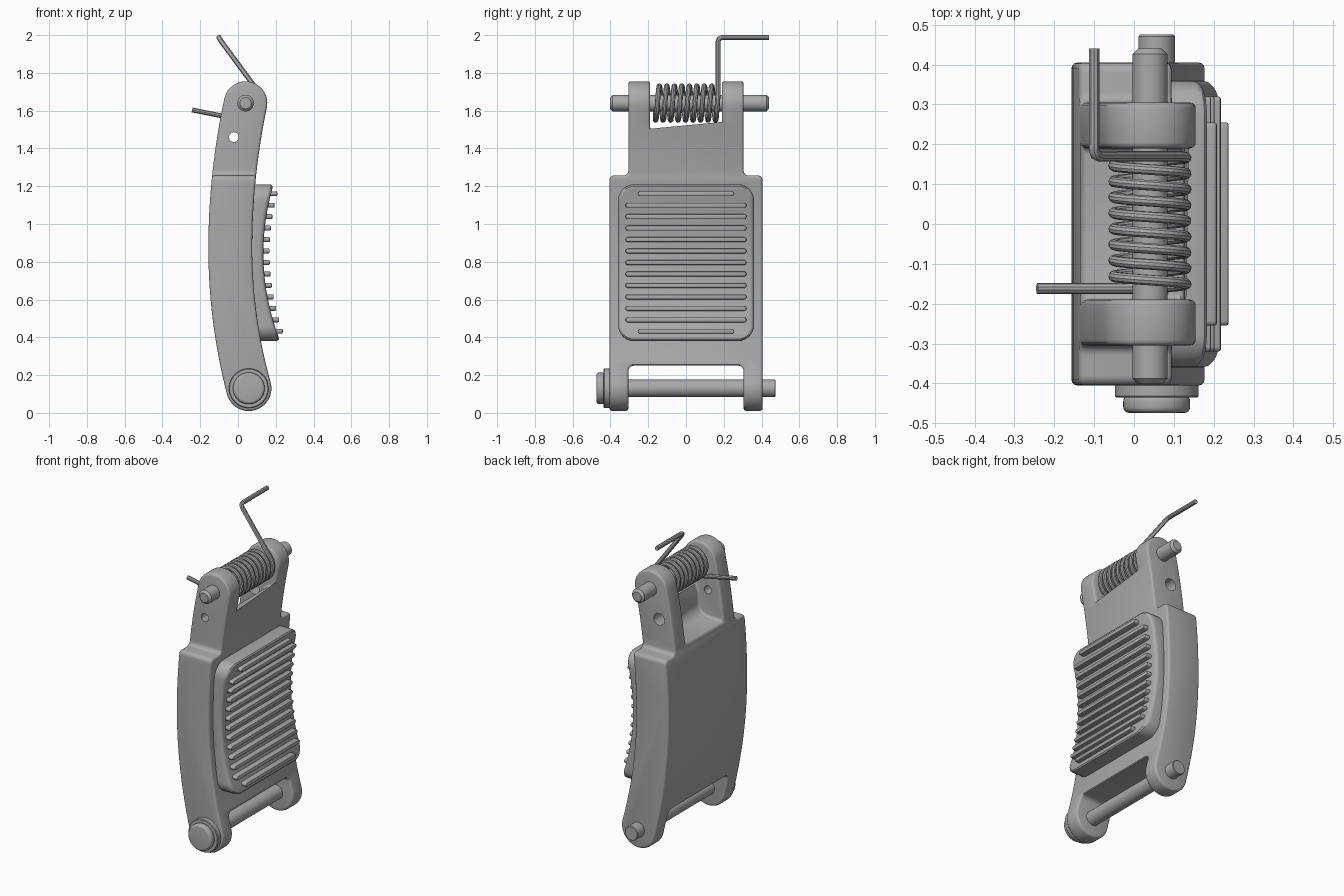
import bpy, bmesh, math
from mathutils import Vector

if "Cube" in bpy.data.objects:
    bpy.data.objects.remove(bpy.data.objects["Cube"])

metal = bpy.data.materials.new("satin_grey_metal")
metal.use_nodes = True
GREY = (0.4, 0.4, 0.4, 1)
metal.diffuse_color = GREY
metal.node_tree.nodes["Principled BSDF"].inputs["Base Color"].default_value = GREY


def activate(ob):
    bpy.ops.object.select_all(action='DESELECT')
    ob.select_set(True)
    bpy.context.view_layer.objects.active = ob


def extrude(name, outline, axis, lo, hi):
    """Prism: outline is (x, z) for axis 'y' and (y, z) for axis 'x'."""
    bm = bmesh.new()
    place = (lambda a, b, t: (a, t, b)) if axis == 'y' else (lambda a, b, t: (t, a, b))
    face = bm.faces.new([bm.verts.new(place(a, b, lo)) for a, b in outline])
    ext = bmesh.ops.extrude_face_region(bm, geom=[face])
    verts = [g for g in ext["geom"] if isinstance(g, bmesh.types.BMVert)]
    bmesh.ops.translate(bm, verts=verts, vec=Vector(place(0, 0, hi - lo)))
    bmesh.ops.recalc_face_normals(bm, faces=bm.faces)
    mesh = bpy.data.meshes.new(name)
    bm.to_mesh(mesh)
    bm.free()
    mesh.materials.append(metal)
    ob = bpy.data.objects.new(name, mesh)
    bpy.context.collection.objects.link(ob)
    return ob


def boolean(ob, cutter, operation):
    mod = ob.modifiers.new("cut", 'BOOLEAN')
    mod.object, mod.operation, mod.solver = cutter, operation, 'EXACT'
    activate(ob)
    bpy.ops.object.modifier_apply(modifier=mod.name)
    bpy.data.objects.remove(cutter)


def finish(ob, width=0, segments=3):
    activate(ob)
    if width:
        mod = ob.modifiers.new("soft_edges", 'BEVEL')
        mod.width, mod.segments, mod.limit_method = width, segments, 'ANGLE'
        mod.angle_limit = math.radians(40)
        mod.use_clamp_overlap = False
        bpy.ops.object.modifier_apply(modifier=mod.name)
    bpy.ops.object.shade_smooth_by_angle(angle=math.radians(35))


def arc(cx, cz, r, start, end, n=24):
    angles = [math.radians(start + (end - start) * i / n) for i in range(n + 1)]
    return [(cx + r * math.cos(a), cz + r * math.sin(a)) for a in angles]


def steps(a, b, n):
    return [a + (b - a) * i / n for i in range(n + 1)]


def rounded(points, n=5):
    """Fillet each (a, b, radius) corner of a polygon with right angles."""
    out = []
    for i, (a, b, r) in enumerate(points):
        p = Vector((a, b))
        if not r:
            out.append((a, b))
            continue
        u = (Vector(points[i - 1][:2]) - p).normalized()
        v = (Vector(points[(i + 1) % len(points)][:2]) - p).normalized()
        for t in steps(0, math.pi / 2, n):
            q = p + r * (u * (1 - math.sin(t)) + v * (1 - math.cos(t)))
            out.append((q.x, q.y))
    return out


def rounded_rect(w, lo, hi, r, n=5):
    return rounded([(-w, lo, r), (w, lo, r), (w, hi, r), (-w, hi, r)], n)


TOP, LOW, MID = (0.04, 1.64), (0.057, 0.13), 0.87


def back_x(z):
    return -0.157 + (0.165 if z < MID else 0.134) * (z - MID) ** 2


def front_x(z):
    return 0.075 + (0.194 if z < MID else 0.139) * (z - MID) ** 2


def pad_x(z):
    d = z - 0.8
    return 0.135 + 0.41 * d * d - 0.037 * d


# Curved lever body: side profile crossed with the stepped, forked outline
side = arc(*TOP, 0.115, -13, 167)
side += [(back_x(z), z) for z in steps(1.6, 0.18, 24)]
side += arc(*LOW, 0.12, 192.5, 372.5)
side += [(front_x(z), z) for z in steps(0.22, 1.55, 24)]
half = [(0.305, 0.25, 0.03), (0.305, -0.1, 0), (0.405, -0.1, 0),
        (0.405, 1.257, 0.025), (0.305, 1.257, 0.025), (0.305, 1.9, 0)]
outline = half + [(-y, z, r) for y, z, r in reversed(half)]
body = extrude("lever_body", side, 'y', -0.5, 0.5)
boolean(body, extrude("outline_cutter", rounded(outline), 'x', -0.5, 0.5), 'INTERSECT')

# Spring pocket between the upper ears, with a scooped floor
pocket = [(0.4, 1.5), (0.085, 1.5), (0.06, 1.48), (0.045, 1.42)]
pocket += arc(-0.025, 1.36, 0.07, 0, -90, 8) + [(-0.4, 1.27), (-0.4, 1.9), (0.4, 1.9)]
boolean(body, extrude("pocket_cutter", pocket, 'y', -0.19, 0.19), 'DIFFERENCE')
finish(body, 0.014)

# Cross hole through the ears, wider on one side
for radius, lo, hi in ((0.026, -0.4, 0), (0.038, 0, 0.4)):
    hole = extrude("hole_cutter", arc(-0.022, 1.46, radius, 0, 345, 23), 'y', lo, hi)
    boolean(body, hole, 'DIFFERENCE')
finish(body)

# Concave thumb pad
pad_side = [(0.03, 0.3), (pad_x(0.3), 0.3)]
pad_side += [(pad_x(z), z) for z in steps(0.34, 1.26, 24)] + [(0.03, 1.26)]
pad = extrude("thumb_pad", rounded_rect(0.36, 0.38, 1.21, 0.085, 8), 'x', 0.05, 0.4)
boolean(pad, extrude("pad_cutter", pad_side, 'y', -0.5, 0.5), 'INTERSECT')
finish(pad, 0.022)

# Grip ribs across the pad
for i, z in enumerate(steps(0.432, 1.16, 12)):
    w = 0.255 if i in (0, 12) else 0.32
    rib = extrude("grip_rib", rounded_rect(w, z - 0.013, z + 0.013, 0.0125, 4),
                  'x', pad_x(z) - 0.03, pad_x(z) + 0.033)
    finish(rib, 0.006, 2)


# Pins and the flanged head of the lower pin
def pin(name, centre, r, lo, hi, bevel, segments):
    finish(extrude(name, arc(*centre, r, 0, 352.5, 47), 'y', lo, hi), bevel, segments)


pin("spring_pin", TOP, 0.044, -0.402, 0.44, 0.014, 1)
pin("pivot_pin", LOW, 0.046, -0.42, 0.475, 0.004, 1)
pin("pivot_washer", LOW, 0.105, -0.436, -0.4, 0.004, 1)
pin("pivot_head", LOW, 0.084, -0.474, -0.43, 0.015, 4)

# Torsion spring: coil with a tangent leg at each end
coil = [(x, -0.162 + 0.332 * i / 240, z) for i, (x, z) in
        enumerate(arc(*TOP, 0.091, 258.5, 33.5 + 9 * 360, 240))]
bend = [(-0.088, 0.17, 1.966), (-0.096, 0.174, 1.979), (-0.1, 0.185, 1.986), (-0.1, 0.2, 1.987)]
path = [(-0.243, -0.162, 1.604)] + coil + bend + [(-0.1, 0.44, 1.987)]
curve = bpy.data.curves.new("torsion_spring", 'CURVE')
curve.dimensions = '3D'
curve.bevel_depth = 0.0135
curve.bevel_resolution = 3
curve.use_fill_caps = True
spline = curve.splines.new('POLY')
spline.points.add(len(path) - 1)
for point, co in zip(spline.points, path):
    point.co = (*co, 1)
curve.materials.append(metal)
spring = bpy.data.objects.new("torsion_spring", curve)
bpy.context.collection.objects.link(spring)
activate(spring)
bpy.ops.object.convert(target='MESH')
finish(bpy.context.object)
